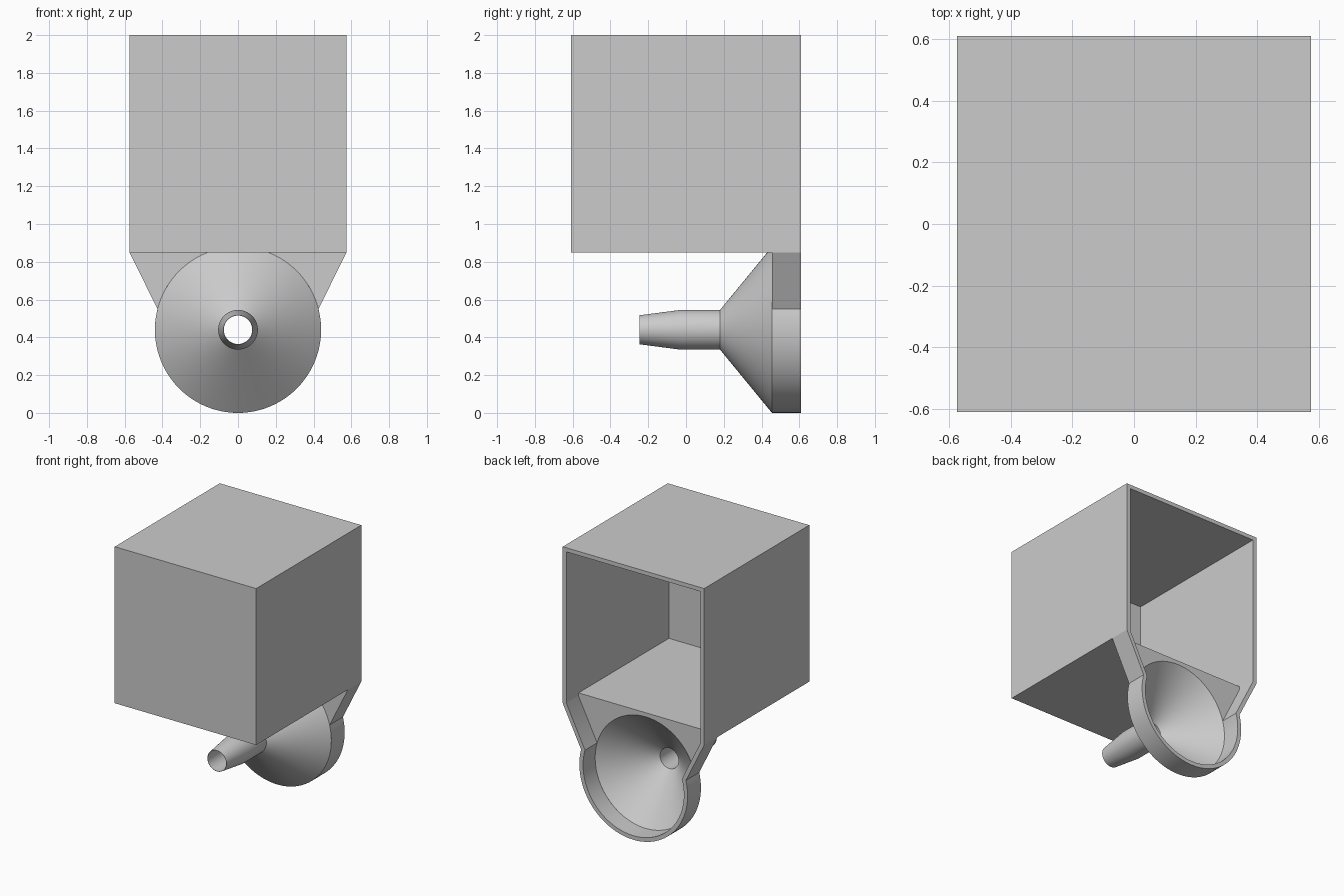
import bpy, bmesh, math

if "Cube" in bpy.data.objects:
    bpy.data.objects.remove(bpy.data.objects["Cube"])

AXIS_Z = 0.44                    # height of the funnel axis
BACK, FRONT = 0.61, -0.61        # open rear rim, closed front
PLATE_OUT, PLATE_IN = 0.455, 0.469
SEGS = 96

grey = bpy.data.materials.new("light grey")
grey.diffuse_color = (0.6, 0.6, 0.6, 1)
grey.use_nodes = True
grey.node_tree.nodes["Principled BSDF"].inputs["Base Color"].default_value = grey.diffuse_color


def arc(r, a0, a1, n):
    """Points (x, z) on a circle about the funnel axis, angles in degrees."""
    pts = []
    for i in range(n + 1):
        a = math.radians(a0 + (a1 - a0) * i / n)
        pts.append((r * math.cos(a), AXIS_Z + r * math.sin(a)))
    return pts


def outline(corners, r, angle):
    """Closed keyhole outline: box corners on the right, arc below, mirrored."""
    return (corners + arc(r, angle, -180 - angle, 64)
            + [(-x, z) for x, z in reversed(corners)])


def face(bm, pts):
    bm.faces.new([bm.verts.new(p) for p in pts])


def at_y(pts, y):
    return [(x, y, z) for x, z in pts]


def finish(bm, name):
    bmesh.ops.remove_doubles(bm, verts=bm.verts, dist=0.0005)
    bmesh.ops.recalc_face_normals(bm, faces=bm.faces)
    mesh = bpy.data.meshes.new(name)
    bm.to_mesh(mesh)
    bm.free()
    mesh.materials.append(grey)
    ob = bpy.data.objects.new(name, mesh)
    bpy.context.collection.objects.link(ob)
    bpy.ops.object.select_all(action='DESELECT')
    ob.select_set(True)
    bpy.context.view_layer.objects.active = ob
    bpy.ops.object.shade_smooth_by_angle(angle=math.radians(30))
    return ob


# Housing: hollow box with a tapered neck, open at the back
bm = bmesh.new()
outer = outline([(0.575, 2.0), (0.575, 0.88), (0.575, 0.85)], 0.44, 14.5)
inner = outline([(0.545, 1.97), (0.545, 0.88), (0.545, 0.857)], 0.41, 16)
count = len(outer)

# Walls run to the box front above the floor, and to the neck plate below it
for pts, floor, y_box, y_neck in ((outer, 0.85, FRONT, PLATE_OUT),
                                  (inner, 0.88, FRONT + 0.03, PLATE_IN)):
    for i in range(count):
        a, b = pts[i], pts[(i + 1) % count]
        y = y_box if min(a[1], b[1]) >= floor - 1e-6 else y_neck
        face(bm, at_y([a, b], BACK) + at_y([b, a], y))
    # Box front and floor
    w, top = pts[0]
    sides = [(w, top), (w, 0.88), (w, floor)] if floor < 0.88 else [(w, top), (w, floor)]
    face(bm, at_y(sides + [(-x, z) for x, z in reversed(sides)], y_box))
    face(bm, [(-w, y_box, floor), (w, y_box, floor), (w, y_neck, floor), (-w, y_neck, floor)])

# Rear rim
for i in range(count):
    j = (i + 1) % count
    face(bm, at_y([outer[i], outer[j], inner[j], inner[i]], BACK))

# Neck plate: two outer gussets and one inner face around the cone mouth
top_angle = math.degrees(math.asin(0.41 / 0.44))
gusset = [(0.575, 0.85)] + arc(0.44, 14.5, top_angle, 16)
for s in (1, -1):
    face(bm, at_y([(s * x, z) for x, z in gusset], PLATE_OUT))
face(bm, at_y([(0.545, 0.857), (0.545, 0.88), (-0.545, 0.88), (-0.545, 0.857)]
              + arc(0.41, 164, 16, 40), PLATE_IN))
finish(bm, "housing")

# Funnel: cone with a bored, tapered spout, turned about the y axis
profile = [(0.44, PLATE_OUT), (0.105, 0.18), (0.105, -0.03), (0.077, -0.245),
           (0.075, -0.245), (0.075, 0.194), (0.41, PLATE_IN)]
bm = bmesh.new()
rings = []
for r, y in profile:
    rings.append([bm.verts.new(p) for p in at_y(arc(r, 0, 360, SEGS)[:-1], y)])
for k in range(len(rings)):
    a, b = rings[k], rings[(k + 1) % len(rings)]
    for i in range(SEGS):
        j = (i + 1) % SEGS
        bm.faces.new((a[i], a[j], b[j], b[i]))
finish(bm, "funnel")
